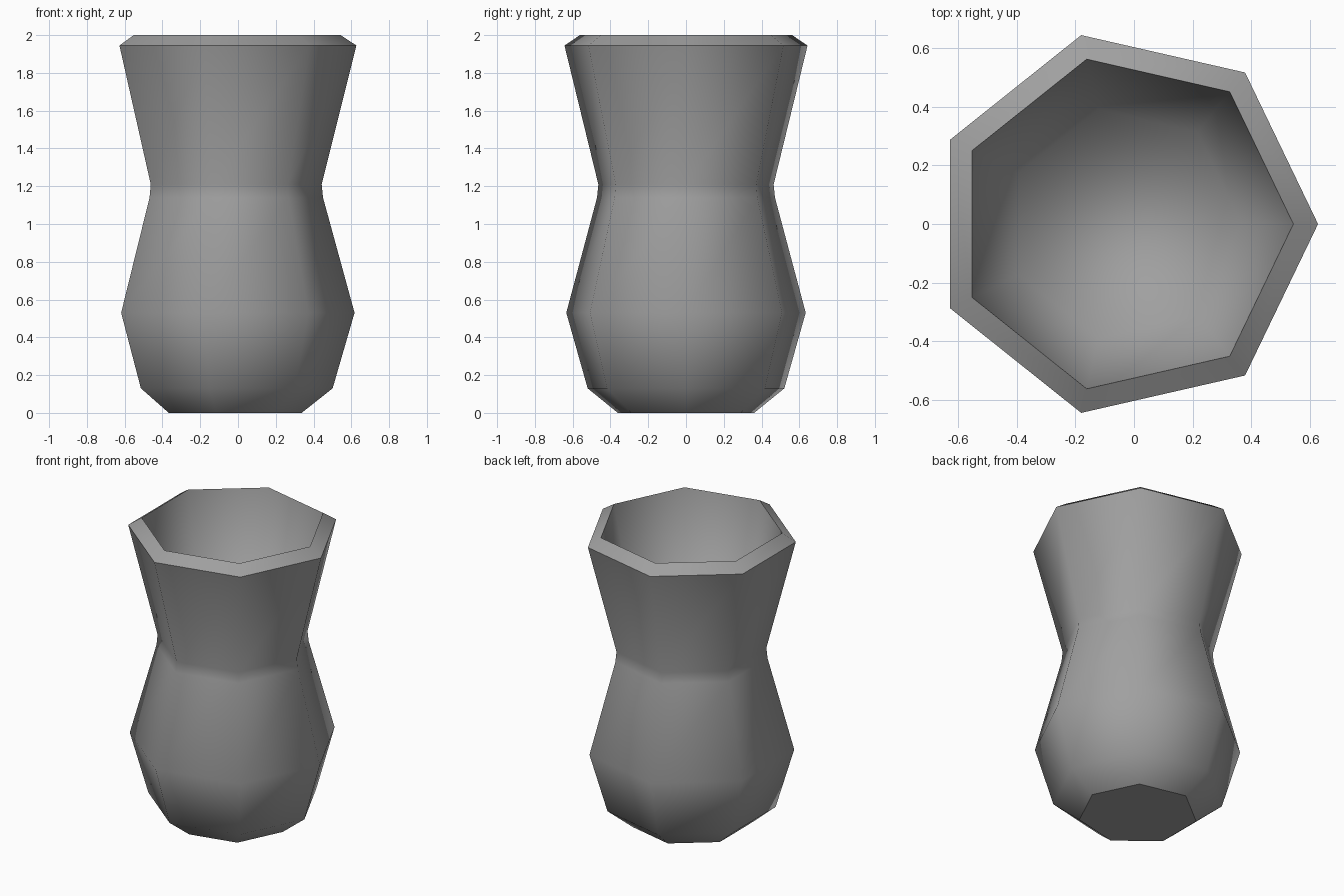
import bpy, bmesh, math

cube = bpy.data.objects.get("Cube")
if cube:
    bpy.data.objects.remove(cube, do_unlink=True)

SIDES = 7
CENTRE_X = -0.033

# Grey clay
clay = bpy.data.materials.new("grey_clay")
clay.use_nodes = True
colour = (0.35, 0.35, 0.35, 1)
clay.diffuse_color = colour
clay.node_tree.nodes["Principled BSDF"].inputs["Base Color"].default_value = colour

# Radius and height: foot, belly, waist, lip, then down the inside to the floor
profile = [(0.37, 0), (0.534, 0.13), (0.65, 0.53), (0.483, 1.14), (0.476, 1.21),
           (0.66, 1.945), (0.576, 2.0), (0.40, 1.2)]
SHARP_RINGS = (0, 5, 6)

bm = bmesh.new()
rings = []
for radius, z in profile:
    rings.append([bm.verts.new((CENTRE_X + radius * math.cos(math.tau * i / SIDES),
                                radius * math.sin(math.tau * i / SIDES), z))
                  for i in range(SIDES)])

# Walls between neighbouring rings
for low, high in zip(rings, rings[1:]):
    for i in range(SIDES):
        j = (i + 1) % SIDES
        bm.faces.new((low[i], low[j], high[j], high[i]))

# Underside and inner floor
bm.faces.new(rings[0][::-1])
bm.faces.new(rings[-1])

# Smooth body with crisp lip and foot
for face in bm.faces:
    face.smooth = True
for r in SHARP_RINGS:
    for i in range(SIDES):
        bm.edges.get((rings[r][i], rings[r][(i + 1) % SIDES])).smooth = False

mesh = bpy.data.meshes.new("vase")
bm.to_mesh(mesh)
bm.free()
mesh.materials.append(clay)
vase = bpy.data.objects.new("vase", mesh)
bpy.context.collection.objects.link(vase)
